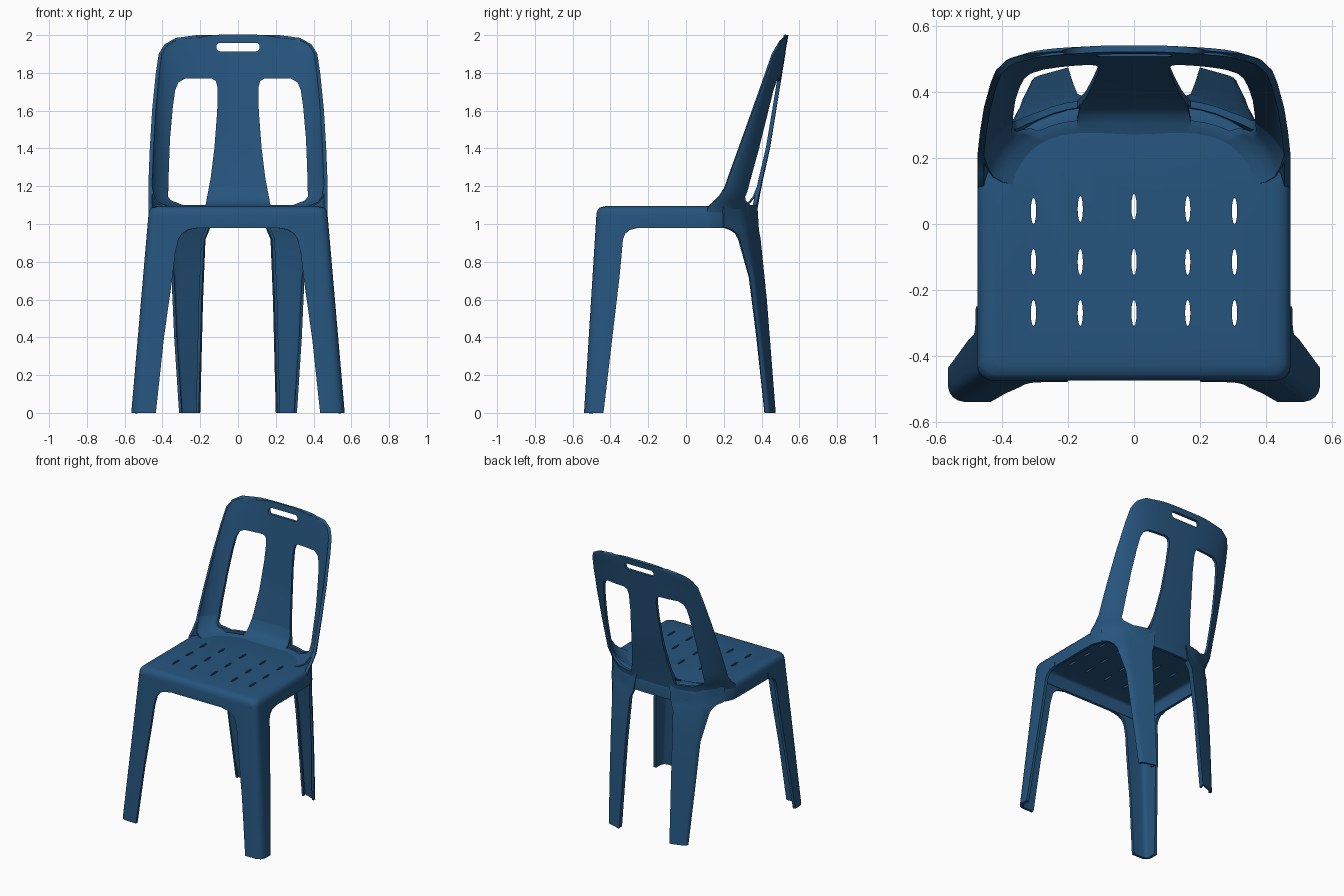
import bpy, bmesh, math
from mathutils import Vector

cube = bpy.data.objects.get("Cube")
if cube:
    bpy.data.objects.remove(cube)

blue = bpy.data.materials.new("navy blue plastic")
blue.use_nodes = True
colour = (0.019, 0.089, 0.205, 1)
blue.diffuse_color = colour
blue.node_tree.nodes["Principled BSDF"].inputs["Base Color"].default_value = colour
WALL = 0.02


def lerp(table, z):
    """Read a value from (height, value) pairs."""
    for (z0, a), (z1, b) in zip(table, table[1:]):
        if z <= z1:
            f = max(0, (z - z0) / (z1 - z0))
            return a + (b - a) * f
    return table[-1][1]


def make(name, bm):
    mesh = bpy.data.meshes.new(name)
    bm.to_mesh(mesh)
    bm.free()
    mesh.materials.append(blue)
    ob = bpy.data.objects.new(name, mesh)
    bpy.context.collection.objects.link(ob)
    return ob


def activate(ob):
    bpy.ops.object.select_all(action='DESELECT')
    ob.select_set(True)
    bpy.context.view_layer.objects.active = ob


def shell(name, rows, closed=False, mirror=False, wall=WALL):
    """Loft rows of points into a moulded wall that thickens inwards."""
    bm = bmesh.new()
    grid = [[bm.verts.new(p) for p in row] for row in rows]
    n = len(rows[0])
    for a, b in zip(grid, grid[1:]):
        for i in range(n if closed else n - 1):
            j = (i + 1) % n
            bm.faces.new((a[i], a[j], b[j], b[i]))
    if closed:
        bm.faces.new(grid[-1])
    bmesh.ops.recalc_face_normals(bm, faces=bm.faces)
    facing = 0
    for f in bm.faces:
        c = f.calc_center_median()
        facing += f.normal.dot(Vector((c.x, c.y, (c.z - 0.9) * 0.3))) * f.calc_area()
    if facing < 0:
        bmesh.ops.reverse_faces(bm, faces=bm.faces)
    ob = make(name, bm)
    activate(ob)
    if mirror:
        ob.modifiers.new("mirror", 'MIRROR').use_clip = False
    solid = ob.modifiers.new("wall", 'SOLIDIFY')
    solid.thickness, solid.offset = wall, -1
    for m in list(ob.modifiers):
        bpy.ops.object.modifier_apply(modifier=m.name)
    return ob


def cut(ob, outlines, depth):
    """Cut prisms with the given outlines out of a part."""
    bm = bmesh.new()
    for pts in outlines:
        base = bm.faces.new([bm.verts.new(p) for p in pts])
        ext = bmesh.ops.extrude_face_region(bm, geom=[base])
        verts = [v for v in ext["geom"] if isinstance(v, bmesh.types.BMVert)]
        bmesh.ops.translate(bm, verts=verts, vec=depth)
    bmesh.ops.recalc_face_normals(bm, faces=bm.faces)
    cutter = make("cutter", bm)
    cutter.hide_render = True
    activate(ob)
    mod = ob.modifiers.new("cut", 'BOOLEAN')
    mod.operation, mod.solver, mod.object = 'DIFFERENCE', 'EXACT', cutter
    bpy.ops.object.modifier_apply(modifier=mod.name)
    bpy.data.objects.remove(cutter)


def finish(ob, angle=40):
    activate(ob)
    bpy.ops.object.shade_smooth_by_angle(angle=math.radians(angle))


# Backrest surface: half width, middle depth and front edge by height
HALF = [(1.06, .475), (1.2, .475), (1.4, .467), (1.6, .455), (1.8, .435), (1.9, .42),
        (1.95, .39), (1.985, .33), (2.0, .22)]
MIDDLE = [(1.06, .375), (1.2, .40), (1.4, .445), (1.77, .505), (2.0, .542)]
FRONT = [(1.06, .11), (1.09, .12), (1.12, .155), (1.17, .2), (1.27, .235), (1.9, .465), (2.0, .525)]
STEPS = 28


def back_row(z, inset=0):
    w, mid, front = (lerp(t, z) for t in (HALF, MIDDLE, FRONT))
    row = []
    for i in range(STEPS + 1):
        t = math.sin(math.pi * (i / STEPS - 0.5))
        drop = 1 - max(0, 1 - abs(t) ** 3) ** 0.7
        y = mid - (mid - front) * drop - inset * (1 - t * t)
        row.append((t * w * (1 - inset / w), y, z))
    return row


# Seat: rounded tray with a skirt, its rear edge following the backrest
outline = [(x, y) for x, y, z in back_row(1.08)]
R = 0.045
for side in (1, -1):
    arc = [math.radians(a) for a in (0, 22, 45, 68, 90)]
    corner = [(side * (.475 - R + R * math.cos(a)), -.43 - R * math.sin(a)) for a in arc]
    outline += corner if side > 0 else corner[::-1]
rings = [(0, .98), (0, 1.05), (.006, 1.073), (.018, 1.087), (.045, 1.094)]
seat = shell("seat", [[(x * (1 - d / .475), -.045 + (y + .045) * (1 - d / .43), z)
                       for x, y in outline] for d, z in rings], closed=True)
slots = []
for cx in (-.305, -.163, 0, .163, .305):
    for cy in (-.27, -.115, .04 + .012 * (1 - abs(cx) / .3)):
        slots.append([(cx + .008 * math.sin(a), cy + .04 * math.cos(a), 1.0)
                      for a in (math.tau * k / 12 for k in range(12))])
cut(seat, slots, (0, 0, .2))
finish(seat)

# Backrest with two windows and a hand slot
heights = [1.06, 1.09, 1.12, 1.17, 1.22, 1.27, 1.4, 1.5, 1.6, 1.7, 1.8, 1.86, 1.9, 1.93,
           1.95, 1.97, 1.985, 1.994, 2.0]
backrest = shell("backrest", [back_row(z) for z in heights])
window = [(.172, 1.1), (.29, 1.1), (.355, 1.125), (.37, 1.145), (.366, 1.3), (.36, 1.45),
          (.345, 1.62), (.332, 1.71), (.315, 1.75), (.28, 1.77), (.14, 1.77), (.117, 1.757),
          (.108, 1.72), (.11, 1.6), (.125, 1.4), (.145, 1.24)]
windows = [[(s * x, .05, z) for x, z in window] for s in (1, -1)]
hand_slot = []
for k in range(16):
    a = math.tau * (k + 0.5) / 16
    hand_slot.append((math.copysign(.093, math.cos(a)) + .022 * math.cos(a), .05,
                      1.937 + .023 * math.sin(a)))
cut(backrest, windows + [hand_slot], (0, .8, 0))
finish(backrest)

# Soft blend from seat into backrest
blend = [(1.085, .11), (1.096, .075), (1.11, .045), (1.14, .025), (1.2, .012)]
fillet = shell("seat_back_blend", [back_row(z, d) for z, d in blend], wall=.008)
cut(fillet, windows, (0, .8, 0))
finish(fillet, 60)

# Front legs: angled walls with a softened corner, flaring into the skirt
rows = []
for z, xi, yi in [(0, .435, -.437), (.4, .392, -.39), (.72, .347, -.352), (.85, .332, -.34),
                  (.92, .315, -.334), (.95, .295, -.322), (.97, .262, -.3), (.982, .2, -.25),
                  (1.04, .2, -.25)]:
    f = z / 1.04
    xo, yo, c = .565 - .09 * f, -.54 + .065 * f, .05 - .008 * f
    rows.append([(xi, yo, z), (xo - c, yo, z), (xo - .6 * c, yo + .1 * c, z),
                 (xo - .3 * c, yo + .3 * c, z), (xo - .1 * c, yo + .6 * c, z),
                 (xo, yo + c, z), (xo, yi, z)])
finish(shell("front_legs", rows, mirror=True))

# Rear legs: folded channels below the windows
INNER = [(0, (.2, .475)), (.6, (.185, .428)), (.92, (.172, .395)), (.97, (.15, .386)),
         (1.1, (.13, .378))]
CORNER = [(0, (.308, .445)), (.72, (.342, .365)), (.92, (.352, .33)), (1.1, (.352, .302))]
OUTER = [(0, (.312, .418)), (.4, (.338, .378)), (.72, (.352, .338)), (.92, (.388, .285)),
         (.965, (.41, .262)), (.985, (.45, .2)), (1.1, (.45, .2))]
rows = []
for z in (0, .2, .4, .6, .72, .82, .92, .95, .97, .985, 1.04, 1.09):
    a, b, c = (lerp([(h, Vector(p)) for h, p in t], z) for t in (INNER, CORNER, OUTER))
    lip = a + Vector((.008, -.045))
    path = [lip, a, b.lerp(a, .2), b.lerp(a, .06).lerp(c, .1), b.lerp(c, .3), c]
    rows.append([(p.x, p.y, z) for p in path])
finish(shell("rear_legs", rows, mirror=True, wall=.015))
